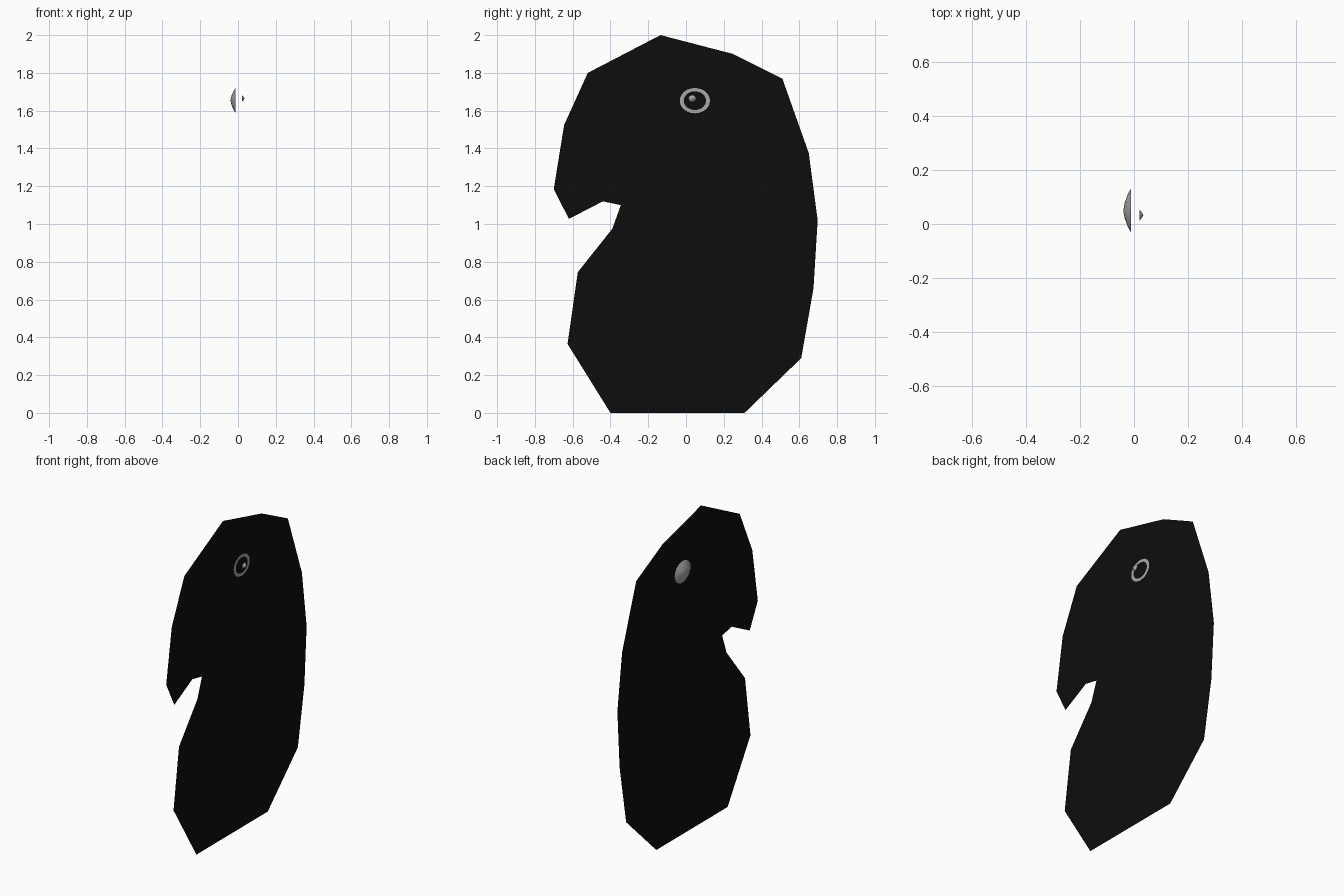
import bpy, bmesh, math

if "Cube" in bpy.data.objects:
    bpy.data.objects.remove(bpy.data.objects["Cube"])


def material(name, v):
    m = bpy.data.materials.new(name)
    m.diffuse_color = (v, v, v, 1)
    m.use_nodes = True
    m.node_tree.nodes["Principled BSDF"].inputs["Base Color"].default_value = m.diffuse_color
    return m


black = material("black", 0.004)
grey = material("light grey", 0.4)
PLATE_X = -0.01


def make(name, verts, faces, mat, smooth=False):
    me = bpy.data.meshes.new(name)
    me.from_pydata(verts, [], faces)
    me.materials.append(mat)
    for p in me.polygons:
        p.use_smooth = smooth
    ob = bpy.data.objects.new(name, me)
    bpy.context.collection.objects.link(ob)
    return ob


def lathe(name, cy, cz, ry, rz, profile, mat, n=24, smooth=False):
    """Elliptical rings around the x axis; profile = (x, radius factor); a last factor 0 closes to a point."""
    verts, faces = [], []
    for x, f in profile:
        if f == 0:
            verts.append((x, cy, cz))
            continue
        for i in range(n):
            a = 2 * math.pi * i / n
            verts.append((x, cy + ry * f * math.cos(a), cz + rz * f * math.sin(a)))
    sign = 1 if profile[-1][0] >= profile[0][0] else -1
    for k in range(len(profile) - 1):
        for i in range(n):
            j = (i + 1) % n
            a, b = k * n + i, k * n + j
            if profile[k + 1][1] == 0:
                f = (a, b, (k + 1) * n)
            else:
                f = (a, b, b + n, a + n)
            faces.append(f if sign > 0 else f[::-1])
    return make(name, verts, faces, mat, smooth)


# flat head-and-neck silhouette in the side plane
outline = [(-0.40, 0), (0.31, 0), (0.61, 0.29), (0.675, 0.66), (0.697, 1.02),
           (0.65, 1.375), (0.51, 1.77), (0.25, 1.90), (-0.135, 2.0), (-0.52, 1.80),
           (-0.645, 1.525), (-0.70, 1.185), (-0.62, 1.027), (-0.44, 1.12),
           (-0.345, 1.10), (-0.39, 0.975), (-0.573, 0.745), (-0.627, 0.365)]
make("silhouette", [(PLATE_X, y, z) for y, z in outline],
     [tuple(range(len(outline)))], black)

# shallow eye dome on the left side
lathe("eye_dome", 0.05, 1.654, 0.08, 0.068,
      [(-0.012, 1), (-0.024, 0.72), (-0.034, 0.38), (-0.04, 0)], grey, smooth=True)

# flat eye ring on the right side, with the black plate as pupil
lathe("eye_ring", 0.047, 1.653, 0.08, 0.067,
      [(-0.007, 1), (-0.007, 0.74)], grey)

# small raised glint in front of the pupil
lathe("eye_glint", 0.033, 1.664, 0.021, 0.019,
      [(0.02, 1), (0.029, 0.5), (0.035, 0)], grey, n=12)
